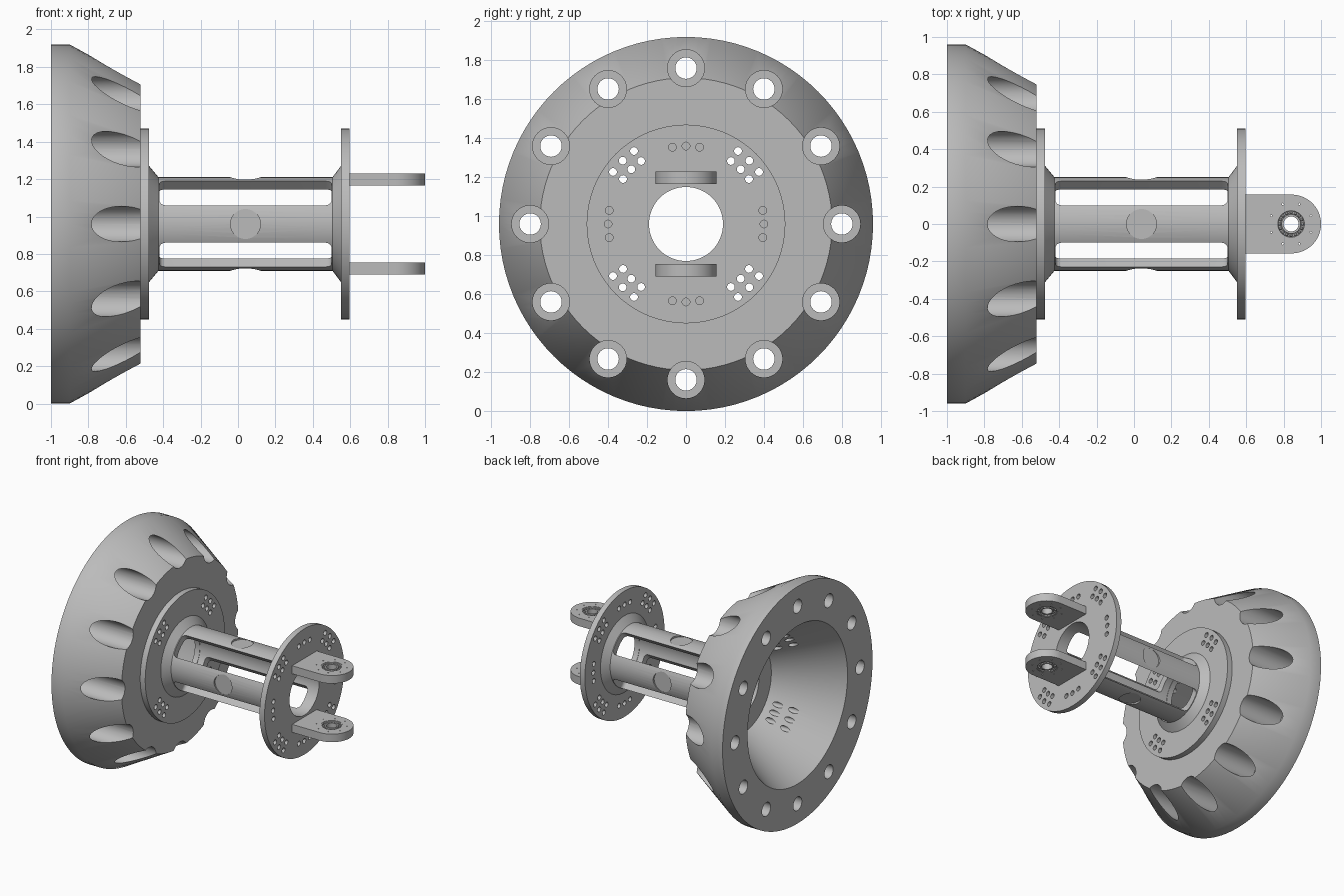
import bpy, bmesh
from math import sin, cos, pi, radians
from mathutils import Matrix, Vector

if "Cube" in bpy.data.objects:
    bpy.data.objects.remove(bpy.data.objects["Cube"], do_unlink=True)

AXIS_Z = 0.96   # height of the shaft axis
BORE = 0.19

metal = bpy.data.materials.new("grey_metal")
metal.use_nodes = True
colour = (0.5, 0.5, 0.5, 1)
metal.diffuse_color = colour
metal.node_tree.nodes["Principled BSDF"].inputs["Base Color"].default_value = colour


def make(name, bm, z=AXIS_Z):
    bmesh.ops.recalc_face_normals(bm, faces=bm.faces)
    mesh = bpy.data.meshes.new(name)
    bm.to_mesh(mesh)
    bm.free()
    mesh.materials.append(metal)
    obj = bpy.data.objects.new(name, mesh)
    obj.location.z = z
    bpy.context.collection.objects.link(obj)
    return obj


def smooth(obj):
    bpy.ops.object.select_all(action="DESELECT")
    obj.select_set(True)
    bpy.context.view_layer.objects.active = obj
    bpy.ops.object.shade_smooth_by_angle(angle=radians(30))


def lathe(bm, profile, segments, axis="X", centre=(0, 0, 0)):
    """Revolve a closed (along, radius) profile."""
    rings = []
    for i in range(segments):
        a = 2 * pi * i / segments
        ring = []
        for d, r in profile:
            p = (d, r * cos(a), r * sin(a)) if axis == "X" else (r * cos(a), r * sin(a), d)
            ring.append(bm.verts.new(Vector(p) + Vector(centre)))
        rings.append(ring)
    n = len(profile)
    for i in range(segments):
        a, b = rings[i], rings[(i + 1) % segments]
        for j in range(n):
            k = (j + 1) % n
            bm.faces.new((a[j], a[k], b[k], b[j]))


def rod(bm, start, end, radius, segments=20):
    """Solid cylinder between two points."""
    start, end = Vector(start), Vector(end)
    d = end - start
    turn = d.to_track_quat("Z", "Y").to_matrix().to_4x4()
    bmesh.ops.create_cone(bm, cap_ends=True, segments=segments, radius1=radius, radius2=radius,
                          depth=d.length, matrix=Matrix.Translation((start + end) / 2) @ turn)


def prism(bm, outline, z0, z1, matrix=Matrix()):
    """Extrude a flat outline from z0 to z1."""
    face = bm.faces.new([bm.verts.new(matrix @ Vector((x, y, z0))) for x, y in outline])
    out = bmesh.ops.extrude_face_region(bm, geom=[face])
    moved = [v for v in out["geom"] if isinstance(v, bmesh.types.BMVert)]
    shift = matrix.to_3x3() @ Vector((0, 0, z1 - z0))
    bmesh.ops.translate(bm, verts=moved, vec=shift)


def cut(obj, bm, z=AXIS_Z):
    """Subtract the cutter mesh and bake the result."""
    cutter = make("cutter", bm, z)
    cutter.hide_render = True
    mod = obj.modifiers.new("cut", "BOOLEAN")
    mod.operation, mod.solver, mod.object = "DIFFERENCE", "EXACT", cutter
    bpy.context.view_layer.update()
    baked = bpy.data.meshes.new_from_object(obj.evaluated_get(bpy.context.evaluated_depsgraph_get()))
    obj.modifiers.clear()
    obj.data = baked
    bpy.data.objects.remove(cutter, do_unlink=True)


def around(x, r, angle):
    return (x, r * cos(angle), r * sin(angle))


def cluster_holes(bm, x0, x1):
    """Two rows of three holes on each diagonal."""
    for quarter in range(4):
        for offset in (-9.5, 0, 9.5):
            a = radians(45 + 90 * quarter + offset)
            for r in (0.397, 0.46):
                rod(bm, around(x0, r, a), around(x1, r, a), 0.02, 14)


# Bell flange with a conical hollow
bm = bmesh.new()
lathe(bm, [(-1, 0.64), (-1, 0.96), (-0.9, 0.96), (-0.52, 0.75), (-0.52, 0.35)], 96)
flange = make("bell_flange", bm)

# Bolt holes and the scalloped pockets above them
for x0, x1, radius in ((-0.9, -0.4, 0.095), (-1.1, -0.8, 0.055)):
    bm = bmesh.new()
    for i in range(12):
        a = radians(30 * i)
        rod(bm, around(x0, 0.8, a), around(x1, 0.8, a), radius, 32)
    cut(flange, bm)
bm = bmesh.new()
cluster_holes(bm, -0.85, -0.4)
cut(flange, bm)
smooth(flange)

# Mounting discs at both ends of the shaft
for name, x0, x1 in (("rear_disc", -0.52, -0.475), ("front_disc", 0.55, 0.595)):
    bm = bmesh.new()
    lathe(bm, [(x0, BORE), (x0, 0.51), (x1, 0.51), (x1, BORE)], 64)
    disc = make(name, bm)
    bm = bmesh.new()
    cluster_holes(bm, x0 - 0.1, x1 + 0.1)
    if name == "front_disc":
        for quarter in range(4):
            for offset in (-10, 0, 10):
                a = radians(90 * quarter + offset)
                rod(bm, around(x0 - 0.1, 0.4, a), around(x1 + 0.1, 0.4, a), 0.02, 14)
    cut(disc, bm)
    smooth(disc)

# Slotted tube with flared ends
bm = bmesh.new()
lathe(bm, [(-0.475, 0.193), (-0.475, 0.31), (-0.425, 0.25), (0.505, 0.25),
           (0.55, 0.31), (0.55, 0.193)], 64)
tube = make("slotted_tube", bm)

# Four long rounded slots on the diagonals
slot = []
fillet = 0.03
for cx, cy, first in ((0.5, 0.091, 0), (-0.42, 0.091, 90), (-0.42, -0.091, 180), (0.5, -0.091, 270)):
    mx = cx - fillet if cx > 0 else cx + fillet
    my = cy - fillet if cy > 0 else cy + fillet
    for step in range(6):
        a = radians(first + 18 * step)
        slot.append((mx + fillet * cos(a), my + fillet * sin(a)))
bm = bmesh.new()
for quarter in range(4):
    prism(bm, slot, 0.12, 0.4, Matrix.Rotation(radians(45 + 90 * quarter), 4, "X"))
cut(tube, bm)

# Round flats on the four bars
bm = bmesh.new()
for quarter in range(4):
    a = radians(90 * quarter)
    rod(bm, around(0.04, 0.236, a), around(0.04, 0.4, a), 0.08, 40)
cut(tube, bm)
smooth(tube)

# Clevis lugs with ball bearings
EYE_X, THICK = 0.84, 0.0325
outline = [(0.595, -0.157)]
outline += [(0.843 + 0.157 * cos(radians(t)), 0.157 * sin(radians(t))) for t in range(-90, 91, 6)]
outline += [(0.595, 0.157)]
for side, z in (("upper", AXIS_Z + 0.2375), ("lower", AXIS_Z - 0.2375)):
    bm = bmesh.new()
    prism(bm, outline, -THICK, THICK)
    lug = make(side + "_lug", bm, z)
    bm = bmesh.new()
    rod(bm, (EYE_X, 0, -0.1), (EYE_X, 0, 0.1), 0.08, 48)
    for i in range(8):
        a = radians(22.5 + 45 * i)
        x, y = EYE_X + 0.115 * cos(a), 0.115 * sin(a)
        rod(bm, (x, y, -0.1), (x, y, 0.1), 0.005, 8)
    cut(lug, bm, z)
    smooth(lug)

    # Bearing race with a groove on each face
    bm = bmesh.new()
    half = [(THICK - 0.003, 0.04), (THICK - 0.003, 0.051), (THICK - 0.012, 0.053),
            (THICK - 0.012, 0.069), (THICK - 0.003, 0.071), (THICK - 0.003, 0.08)]
    lathe(bm, half + [(-d, r) for d, r in reversed(half)], 48, "Z", (EYE_X, 0, 0))
    smooth(make(side + "_bearing_race", bm, z))

    # Balls in the grooves
    bm = bmesh.new()
    for i in range(16):
        a = 2 * pi * i / 16
        for d in (-1, 1):
            spot = (EYE_X + 0.061 * cos(a), 0.061 * sin(a), d * (THICK - 0.012))
            bmesh.ops.create_uvsphere(bm, u_segments=10, v_segments=6, radius=0.009,
                                      matrix=Matrix.Translation(spot))
    smooth(make(side + "_bearing_balls", bm, z))
